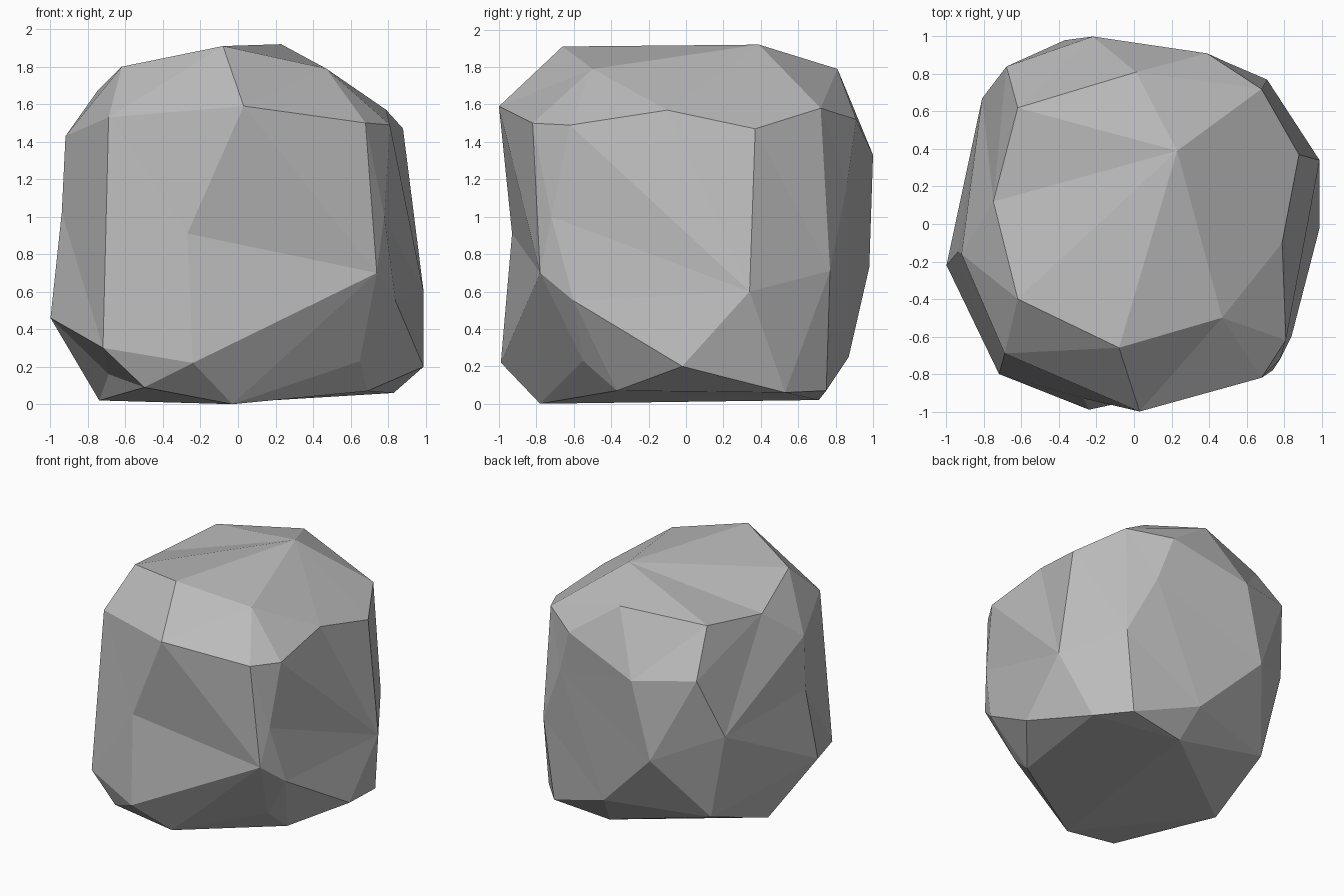
import bpy
import bmesh
from mathutils import Vector

default_cube = bpy.data.objects.get("Cube")
if default_cube:
    bpy.data.objects.remove(default_cube, do_unlink=True)

# Corner points of the boulder, grouped in bands from crown to base
crown = [(.23, .39, 1.92), (-.08, -.66, 1.91), (.47, -.5, 1.79),
         (-.62, -.4, 1.8), (.01, .81, 1.79), (-.62, .62, 1.73),
         (-.75, .12, 1.67)]
shoulder = [(.03, -1, 1.59), (.68, -.82, 1.5), (.81, -.62, 1.49),
            (.79, -.1, 1.57), (.88, .37, 1.47), (.68, .72, 1.58),
            (.39, .91, 1.52), (-.22, 1, 1.33), (-.68, .84, 1.39),
            (-.92, -.16, 1.43), (-.69, -.69, 1.53)]
waist = [(-.27, -.93, .91), (.78, -.72, 1), (.74, -.78, .7),
         (.84, -.6, .55), (.99, .34, .6), (.71, .77, .71),
         (.5, .86, 1.17), (-.37, .98, .73), (-.81, .67, .92),
         (-.94, -.15, 1.02)]
skirt = [(-1, -.22, .46), (-.72, -.8, .3), (-.24, -.99, .22),
         (.65, -.55, .23), (.99, -.02, .2), (.11, .87, .25),
         (-.66, .63, .23)]
base = [(-.5, -.82, .09), (-.69, -.3, .16), (-.74, .03, .02),
        (-.03, -.78, 0), (.69, -.37, .07), (.83, .53, .06),
        (.63, .75, .07), (.17, .71, .02)]

CENTRE = Vector((0, 0, .95))
ROUNDING = .3


def rounded(point):
    """Pull a point towards a sphere so that every corner joins the hull."""
    offset = point - CENTRE
    return offset.normalized() * offset.length ** ROUNDING


def make_material(name, colour):
    material = bpy.data.materials.new(name)
    material.use_nodes = True
    material.diffuse_color = colour
    shader = next(node for node in material.node_tree.nodes
                  if node.type == 'BSDF_PRINCIPLED')
    shader.inputs["Base Color"].default_value = colour
    shader.inputs["Roughness"].default_value = .9
    return material


def build_boulder(name, bands, material):
    """Wrap a rounded shell around the corners, then carve it to shape."""
    bm = bmesh.new()
    corners = []
    for band in bands:
        for point in map(Vector, band):
            corners.append((bm.verts.new(rounded(point)), point))
    bmesh.ops.convex_hull(bm, input=bm.verts[:])

    # Move each corner to its true depth, which opens the hollow waist
    for vert, point in corners:
        if vert.is_valid:
            vert.co = point
    bmesh.ops.recalc_face_normals(bm, faces=bm.faces[:])

    mesh = bpy.data.meshes.new(name)
    bm.to_mesh(mesh)
    bm.free()
    mesh.materials.append(material)
    boulder = bpy.data.objects.new(name, mesh)
    bpy.context.collection.objects.link(boulder)
    return boulder


stone_grey = make_material("stone grey", (.5, .5, .5, 1))
build_boulder("boulder", (crown, shoulder, waist, skirt, base), stone_grey)
